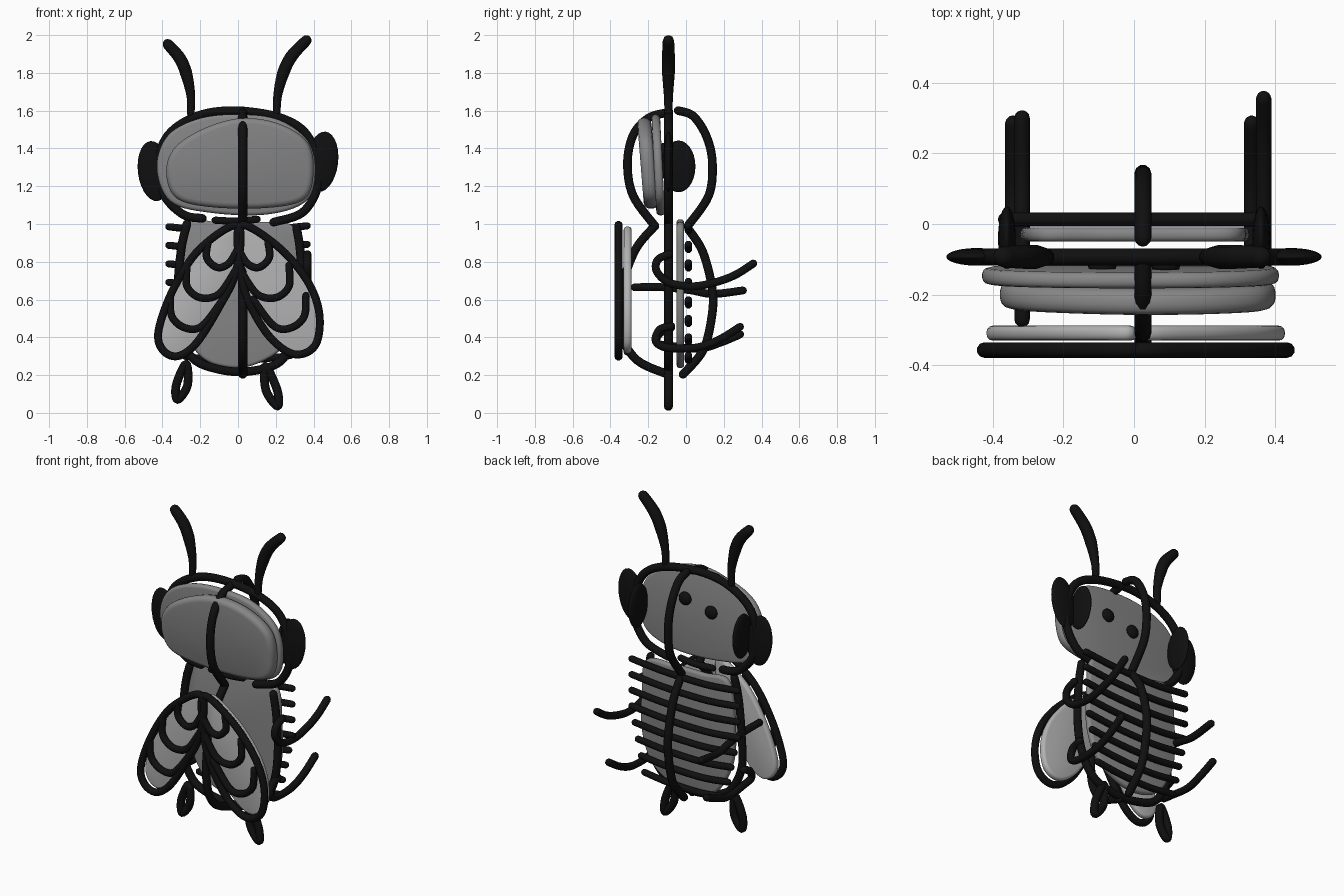
import bpy, bmesh, math
from mathutils import Vector

if "Cube" in bpy.data.objects:
    bpy.data.objects.remove(bpy.data.objects["Cube"])


def material(name, v):
    m = bpy.data.materials.new(name)
    m.diffuse_color = (v, v, v, 1)
    m.use_nodes = True
    m.node_tree.nodes["Principled BSDF"].inputs["Base Color"].default_value = m.diffuse_color
    return m


BLACK = material("black", 0.005)
DARK = material("dark_grey", 0.24)
LIGHT = material("light_grey", 0.45)


def smooth_path(pts, closed=False, n=7):
    # Catmull-Rom resampling; works on vectors of any size
    p = [Vector(q) for q in pts]
    c = len(p)
    out = []
    for i in range(c if closed else c - 1):
        get = (lambda k: p[k % c]) if closed else (lambda k: p[min(max(k, 0), c - 1)])
        a, b, d, e = get(i - 1), get(i), get(i + 1), get(i + 2)
        for s in range(n):
            t = s / n
            out.append(0.5 * (2 * b + (d - a) * t + (2 * a - 5 * b + 4 * d - e) * t * t
                              + (3 * b - a - 3 * d + e) * t ** 3))
    if not closed:
        out.append(p[-1])
    return out


def tube(name, pts, r=0.024, closed=False, radii=None):
    # round stroke with hemispherical ends
    path = smooth_path(pts, closed)
    n = len(path)
    rad = []
    for i in range(n):
        if radii:
            u = i / (n - 1) * (len(radii) - 1)
            k = min(int(u), len(radii) - 2)
            rad.append(radii[k] + (radii[k + 1] - radii[k]) * (u - k))
        else:
            rad.append(r)
    if not closed:
        d0 = (path[0] - path[1]).normalized()
        d1 = (path[-1] - path[-2]).normalized()
        caps = [math.radians(a) for a in (30, 60, 80, 89)]
        r0, r1 = rad[0], rad[-1]
        head = [(path[0] + d0 * r0 * math.sin(a), r0 * math.cos(a)) for a in reversed(caps)]
        tail = [(path[-1] + d1 * r1 * math.sin(a), r1 * math.cos(a)) for a in caps]
        path = [h[0] for h in head] + path + [t[0] for t in tail]
        rad = [h[1] for h in head] + rad + [t[1] for t in tail]
    cu = bpy.data.curves.new(name, 'CURVE')
    cu.dimensions = '3D'
    cu.bevel_depth = 1
    cu.bevel_resolution = 3
    cu.use_fill_caps = True
    sp = cu.splines.new('POLY')
    sp.points.add(len(path) - 1)
    sp.use_cyclic_u = closed
    for q, v, w in zip(sp.points, path, rad):
        q.co = (*v, 1)
        q.radius = w
    tmp = bpy.data.objects.new(name, cu)
    bpy.context.collection.objects.link(tmp)
    bpy.context.view_layer.update()
    me = bpy.data.meshes.new_from_object(tmp.evaluated_get(bpy.context.evaluated_depsgraph_get()))
    bpy.data.objects.remove(tmp)
    me.materials.clear()
    me.materials.append(BLACK)
    me.shade_smooth()
    ob = bpy.data.objects.new(name, me)
    bpy.context.collection.objects.link(ob)
    return ob


def xz(pts, y):
    return [(x, y, z) for x, z in pts]


def yz(pts, x):
    return [(x, y, z) for y, z in pts]


def slab(name, pts, y0, y1, mat, tilt=0):
    # flat plate facing the front, rounded rim
    loop = smooth_path([(x, 0, z) for x, z in pts], True)
    zc = sum(v.z for v in loop) / len(loop)
    bm = bmesh.new()
    f = bm.faces.new([bm.verts.new((v.x, y0 + tilt * (v.z - zc), v.z)) for v in loop])
    ext = bmesh.ops.extrude_face_region(bm, geom=[f])['geom']
    bmesh.ops.translate(bm, vec=(0, y1 - y0, 0), verts=[g for g in ext if isinstance(g, bmesh.types.BMVert)])
    bmesh.ops.recalc_face_normals(bm, faces=bm.faces)
    me = bpy.data.meshes.new(name)
    bm.to_mesh(me)
    bm.free()
    me.materials.append(mat)
    me.shade_smooth()
    ob = bpy.data.objects.new(name, me)
    bpy.context.collection.objects.link(ob)
    b = ob.modifiers.new("rim", 'BEVEL')
    b.width = (y1 - y0) * 0.4
    b.segments = 3
    b.limit_method = 'ANGLE'
    b.angle_limit = math.radians(50)
    return ob


def blob(name, loc, scale, tilt=0):
    bpy.ops.mesh.primitive_uv_sphere_add(segments=24, ring_count=14, location=loc, rotation=(0, tilt, 0))
    ob = bpy.context.object
    ob.name = name
    ob.scale = scale
    ob.data.materials.append(BLACK)
    bpy.ops.object.shade_smooth()


Y = -0.093  # main outline plane

# head
tube("head_outline", xz([(-.19, 1.03), (-.29, 1.05), (-.39, 1.15), (-.43, 1.3), (-.37, 1.47), (-.22, 1.57), (-.03, 1.6),
                         (.2, 1.57), (.35, 1.49), (.42, 1.34), (.42, 1.19), (.34, 1.06), (.19, 1.01)], Y))
tube("head_back_profile", yz([(-.04, 1.6), (.04, 1.57), (.11, 1.46), (.14, 1.32), (.12, 1.15), (.01, .99)], .025))
tube("head_front_profile", yz([(-.1, 1.59), (-.2, 1.56), (-.28, 1.47), (-.31, 1.32), (-.28, 1.15), (-.165, .99)], .025))
slab("face_plate", [(-.38, 1.28), (-.33, 1.41), (-.17, 1.51), (.02, 1.56), (.22, 1.53), (.37, 1.43), (.4, 1.27),
                    (.35, 1.13), (.15, 1.085), (-.15, 1.09), (-.33, 1.14)], -.24, -.165, DARK, -.08)
slab("head_plate", [(-.43, 1.3), (-.37, 1.47), (-.2, 1.56), (.02, 1.58), (.22, 1.55), (.37, 1.44), (.41, 1.28),
                    (.36, 1.12), (.15, 1.05), (-.15, 1.06), (-.36, 1.12)], -.17, -.125, DARK, -.05)

# eyes (crossed discs), back spots, antennae, feet
for side, s, ez in (("left", -1, 1.28), ("right", 1, 1.33)):
    blob(side + "_eye_front", (s * .445, Y, ez), (.085, .025, .16), s * .12)
    blob(side + "_eye_side", (s * .36, -.04, 1.305), (.025, .09, .137))
    blob(side + "_back_spot", (s * .09, -.12, 1.37 + s * .02), (.04, .025, .04))
R = [.02, .024, .034, .034, .03]
tube("left_antenna", xz([(-.25, 1.58), (-.25, 1.68), (-.275, 1.8), (-.31, 1.88), (-.37, 1.95)], Y), radii=R)
tube("right_antenna", xz([(.205, 1.58), (.21, 1.68), (.24, 1.8), (.285, 1.89), (.36, 1.97)], Y), radii=R)
for name, a, b in (("left_foot", (-.275, .26), (-.32, .07)), ("right_foot", (.145, .25), (.21, .035))):
    m = ((a[0] + b[0]) / 2, a[1] * .4 + b[1] * .6)
    tube(name, xz([a, (m[0] - .03, m[1]), b, (m[0] + .03, m[1])], Y), .024, True)

# body
tube("neck_stroke", xz([(-.12, 1.02), (0, 1.015), (.1, 1.025)], Y), .02)
tube("body_outline", xz([(-.27, 1.0), (-.3, .87), (-.32, .65), (-.32, .45), (-.24, .29), (-.1, .23), (.06, .22),
                         (.22, .27), (.31, .42), (.34, .62), (.33, .85), (.31, .98)], Y))
tube("body_back_profile", yz([(.015, .97), (.09, .85), (.14, .65), (.135, .5), (.09, .33), (-.015, .205)], .025))
tube("body_front_profile", yz([(-.165, .99), (-.27, .86), (-.34, .65), (-.34, .42), (-.26, .28), (-.1, .205)], .025))
slab("body_plate", [(-.28, 1.0), (-.1, 1.01), (.1, 1.01), (.29, .99), (.32, .8), (.32, .55), (.25, .36), (.1, .26),
                    (-.05, .24), (-.2, .3), (-.3, .48), (-.32, .7)], -.05, -.01, DARK)

# back stripes
for i in range(8):
    z = .985 - i * .098
    w = .365 if i < 4 else .365 - .022 * (i - 3)
    tube("back_stripe_%d" % (i + 1), xz([(-w, z), (-w * .4, z - .02), (w * .4, z - .015), (w, z + .005)], .013), .02)

# wings
WINGS = {
    "left": [(.0, .99), (-.2, .87), (-.34, .66), (-.42, .44), (-.4, .335), (-.32, .3), (-.22, .37), (-.1, .56), (-.01, .75)],
    "right": [(.01, .99), (.2, .89), (.36, .71), (.43, .53), (.41, .36), (.3, .31), (.17, .4), (.06, .58), (.015, .75)]}
VEINS = [[(-.16, .9), (-.165, .82), (-.11, .77), (-.05, .79), (-.005, .86)],
         [(-.27, .78), (-.27, .67), (-.2, .61), (-.1, .63), (-.01, .76)],
         [(-.36, .62), (-.35, .51), (-.28, .45), (-.19, .46), (-.08, .6)]]
for side, s in (("left", -1), ("right", 1)):
    pts = WINGS[side]
    tube(side + "_wing_outline", xz(pts, -.357), .022, True)
    cx, cz = sum(p[0] for p in pts) / 9, sum(p[1] for p in pts) / 9
    slab(side + "_wing", [(cx + (x - cx) * .97, cz + (z - cz) * .98) for x, z in pts], -.33, -.288, LIGHT)
    for k, v in enumerate(VEINS):
        tube("%s_wing_vein_%d" % (side, k + 1), xz([(-s * x, z) for x, z in v], -.357), .021)

# legs
tube("right_upper_leg", yz([(-.09, .84), (-.15, .81), (-.155, .75), (-.09, .69), (.03, .67), (.15, .69), (.26, .73),
                            (.355, .79)], .367), .022)
tube("left_upper_leg", yz([(-.27, .665), (-.12, .665), (.02, .65), (.14, .63), (.3, .648)], -.317), .022)
tube("right_lower_leg", yz([(-.08, .46), (-.14, .44), (-.16, .38), (-.1, .345), (.05, .345), (.17, .385), (.285, .455)],
                           .333), .022)
tube("left_lower_leg", yz([(-.08, .45), (-.14, .42), (-.155, .37), (-.08, .355), (.07, .34), (.19, .375), (.285, .415)],
                          -.343), .022)
